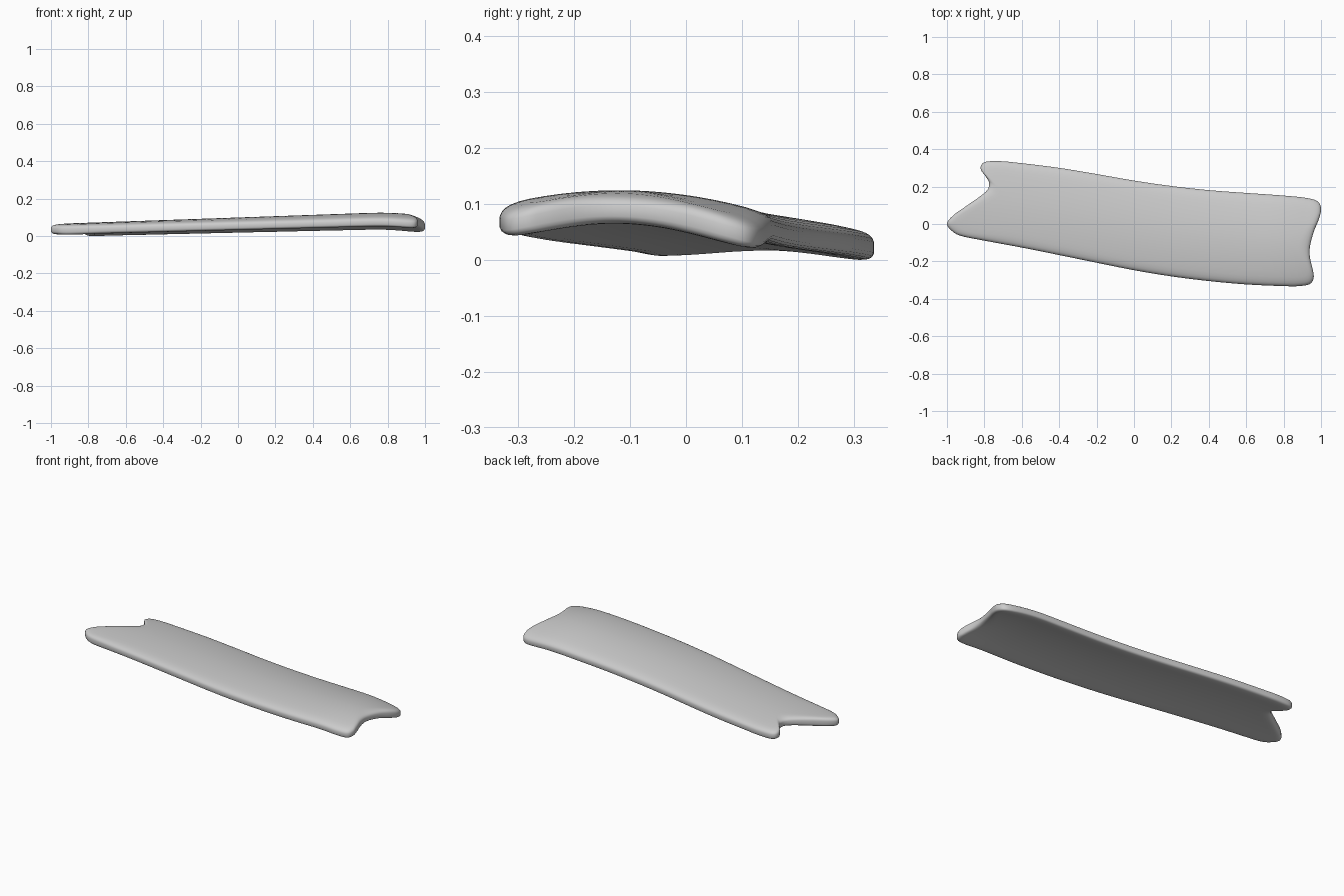
import bpy, bmesh
from mathutils import Vector

if "Cube" in bpy.data.objects:
    bpy.data.objects.remove(bpy.data.objects["Cube"])

# Plan outline, clockwise seen from above
OUT = [(-.80, .33), (-.72, .336), (-.6, .325), (-.4, .30), (-.2, .267), (0, .232), (.2, .203),
       (.4, .181), (.6, .166), (.8, .152), (.93, .138), (.985, .118), (1, .08), (.99, .03),
       (.962, -.04), (.941, -.12), (.941, -.18), (.957, -.25), (.96, -.29), (.94, -.321),
       (.88, -.332), (.8, -.332), (.6, -.323), (.4, -.305), (.2, -.28), (0, -.247), (-.2, -.207),
       (-.4, -.166), (-.6, -.126), (-.8, -.089), (-.92, -.065), (-.97, -.04), (-1, 0),
       (-.97, .043), (-.9, .094), (-.82, .15), (-.782, .185), (-.775, .22), (-.79, .25), (-.82, .295)]
BACK = OUT[1:11]
FRONT = OUT[20:31][::-1]


def interp(pts, x):
    x = min(max(x, pts[0][0]), pts[-1][0])
    for (x0, y0), (x1, y1) in zip(pts, pts[1:]):
        if x <= x1:
            return y0 + (y1 - y0) * (x - x0) / (x1 - x0)
    return pts[-1][1]


def spline(pts, n):
    res, c = [], len(pts)
    for i in range(c):
        a, b, d, e = (Vector(pts[(i + k) % c]) for k in (-1, 0, 1, 2))
        for s in range(n):
            t = s / n
            res.append(.5 * (2 * b + (d - a) * t + (2 * a - 5 * b + 4 * d - e) * t * t
                             + (3 * b - a - 3 * d + e) * t ** 3))
    return res


def mid_height(x, y):
    # Arched cross-section, twisting and rising toward +x
    f, b = interp(FRONT, x), interp(BACK, x)
    t = min(max((2 * y - f - b) / (b - f), -1.1), 1.1)
    front = .058 + .025 * x
    back = .042 + .021 * x
    crown = .026 + .012 * x
    droop = .3 * max(0, x - .7) ** 2
    return (front + back) / 2 + (back - front) / 2 * t + crown * (1 - t * t) - droop


HALF = .027
outline = spline(OUT, 5)


def spine(p):
    x = min(max(p.x, -.6), .8)
    return Vector((x, (interp(FRONT, x) + interp(BACK, x)) / 2))


# Rounded rim profile: inset distance, share of half thickness
RIM = [(0, .35), (.003, .58), (.009, .76), (.018, .88), (.032, .96), (.05, 1)]
bm = bmesh.new()


def ring(inset, frac, h):
    verts = []
    for p in outline:
        v = spine(p) - p
        start = p + v.normalized() * inset
        q = start.lerp(spine(p), frac)
        verts.append(bm.verts.new((q.x, q.y, mid_height(q.x, q.y) + h * HALF)))
    return verts


INNER = (.15, .3, .45, .6, .75, .88, .97)
rings = [ring(.05, f, -1) for f in reversed(INNER)]
rings += [ring(d, 0, -h) for d, h in reversed(RIM)]
rings += [ring(d, 0, h) for d, h in RIM]
rings += [ring(.05, f, 1) for f in INNER]
n = len(outline)
for a, b in zip(rings, rings[1:]):
    for i in range(n):
        j = (i + 1) % n
        bm.faces.new((a[i], a[j], b[j], b[i]))
# Close the narrow slots along the spine
for r in (rings[0], rings[-1]):
    bm.faces.new(r)
bmesh.ops.triangulate(bm, faces=[f for f in bm.faces if len(f.verts) > 4])
bmesh.ops.recalc_face_normals(bm, faces=bm.faces)

# Stand on the ground
low = min(v.co.z for v in bm.verts)
bmesh.ops.translate(bm, verts=bm.verts, vec=(0, 0, -low))
mesh = bpy.data.meshes.new("curved_board")
bm.to_mesh(mesh)
bm.free()
board = bpy.data.objects.new("curved_board", mesh)
bpy.context.collection.objects.link(board)
bpy.context.view_layer.objects.active = board
board.select_set(True)
bpy.ops.object.shade_smooth_by_angle(angle=.9)
